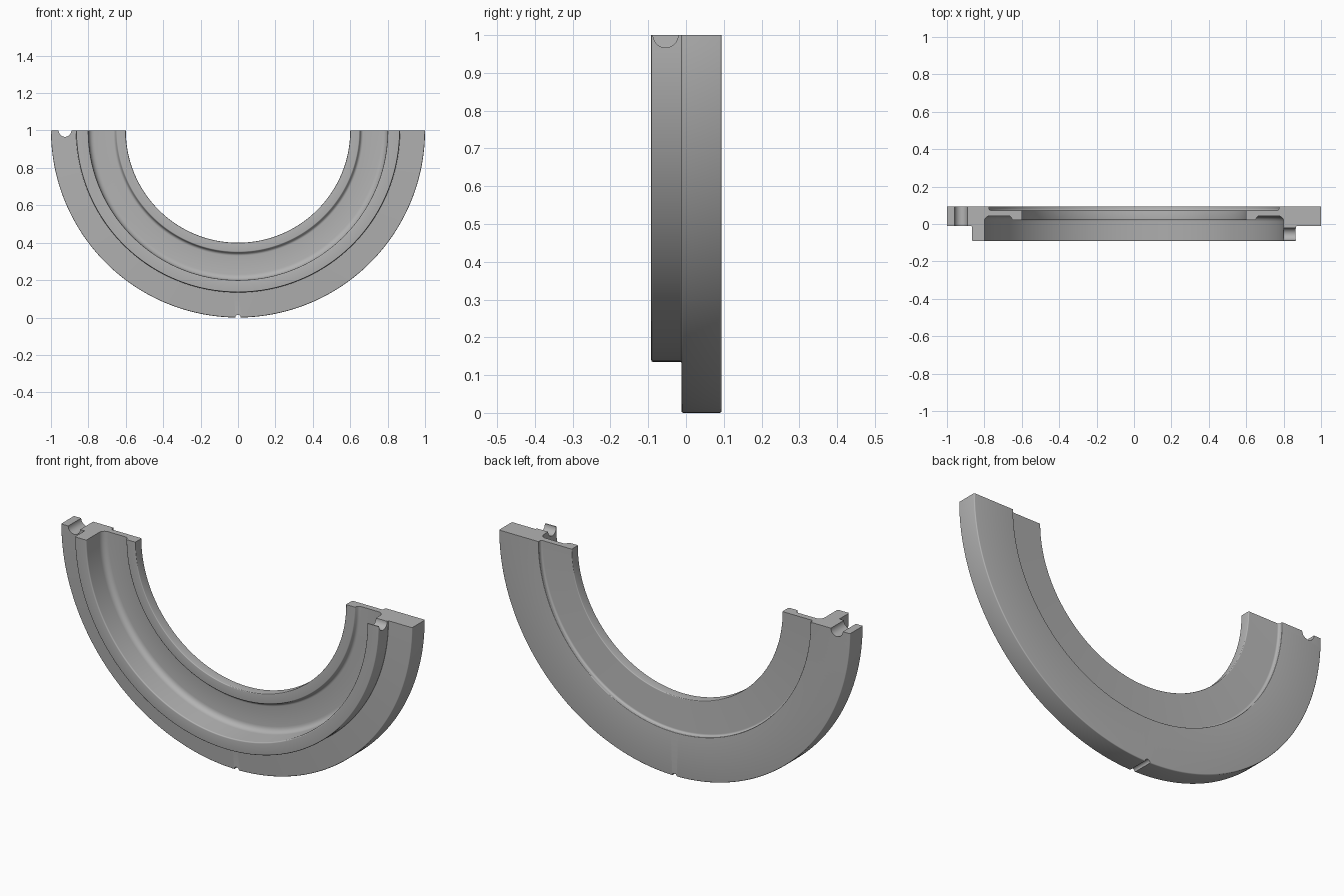
import bpy, bmesh, math
from mathutils import Vector, Matrix

old = bpy.data.objects.get("Cube")
if old:
    bpy.data.objects.remove(old, do_unlink=True)

grey = bpy.data.materials.new("plain_grey")
grey.use_nodes = True
grey.diffuse_color = (0.45, 0.45, 0.45, 1)
grey.node_tree.nodes["Principled BSDF"].inputs["Base Color"].default_value = (0.45, 0.45, 0.45, 1)

# Cross-section corners: radius, depth, corner rounding
SECTION = [
    (1.0, 0.094, 0.005), (1.0, -0.012, 0.005),        # outer rim
    (0.865, -0.012, 0.003), (0.865, -0.092, 0.005),   # front collar
    (0.8, -0.092, 0.006), (0.8, 0.043, 0.03),         # deep pocket
    (0.66, 0.043, 0.016), (0.65, 0.021, 0.006),       # inner lip
    (0.6, 0.021, 0.004), (0.6, 0.073, 0.004),         # bore
    (0.775, 0.073, 0.012), (0.775, 0.094, 0.003),     # back recess
]


def rounded(corners, steps=5):
    """Replace every corner with a short arc-like curve."""
    out = []
    for i, (r, y, size) in enumerate(corners):
        p = Vector((r, y))
        a = Vector(corners[i - 1][:2]) - p
        b = Vector(corners[(i + 1) % len(corners)][:2]) - p
        half = a.angle(b) / 2
        trim = min(size / math.tan(half), a.length * 0.48, b.length * 0.48)
        a.normalize()
        b.normalize()
        radius = trim * math.tan(half)
        centre = p + (a + b).normalized() * radius / math.sin(half)
        start, end = p + a * trim - centre, p + b * trim - centre
        sweep = start.angle_signed(end)
        for k in range(steps + 1):
            turn = Matrix.Rotation(-sweep * k / steps, 2)
            out.append(centre + turn @ start)
    return out


def cutter(name, location, radius, length, axis):
    """Hidden round bar used to cut a groove."""
    turn = (math.pi / 2, 0, 0) if axis == "y" else (0, math.pi / 2, 0)
    bpy.ops.mesh.primitive_cylinder_add(vertices=48, radius=radius, depth=length,
                                        location=location, rotation=turn)
    bar = bpy.context.object
    bar.name = name
    bar.hide_render = True
    return bar


# Half ring: sweep the section through half a turn
SEGMENTS = 120
bm = bmesh.new()
profile = rounded(SECTION)
rings = []
for s in range(SEGMENTS + 1):
    t = math.pi * s / SEGMENTS
    rings.append([bm.verts.new((p.x * math.cos(t), p.y, 1 - p.x * math.sin(t))) for p in profile])
n = len(profile)
for one, two in zip(rings, rings[1:]):
    for j in range(n):
        k = (j + 1) % n
        bm.faces.new((one[j], one[k], two[k], two[j]))
bm.faces.new(rings[0])
bm.faces.new(rings[-1])
bmesh.ops.recalc_face_normals(bm, faces=bm.faces)
mesh = bpy.data.meshes.new("half_ring")
bm.to_mesh(mesh)
bm.free()
ring = bpy.data.objects.new("half_ring", mesh)
bpy.context.collection.objects.link(ring)
mesh.materials.append(grey)

# Grooves: rim end, collar end and small mark at the bottom
bars = [
    cutter("rim_groove_cutter", (-0.925, 0.05, 1), 0.034, 0.3, "y"),
    cutter("collar_groove_cutter", (0.835, -0.054, 1), 0.033, 0.14, "x"),
    cutter("bottom_mark_cutter", (0, 0.04, 0), 0.014, 0.3, "y"),
]
bpy.ops.object.select_all(action="DESELECT")
ring.select_set(True)
bpy.context.view_layer.objects.active = ring
for bar in bars:
    cut = ring.modifiers.new(bar.name, "BOOLEAN")
    cut.operation = "DIFFERENCE"
    cut.solver = "EXACT"
    cut.object = bar
    bpy.ops.object.modifier_apply(modifier=cut.name)
    bpy.data.objects.remove(bar, do_unlink=True)

bpy.ops.object.shade_smooth_by_angle(angle=math.radians(30))
